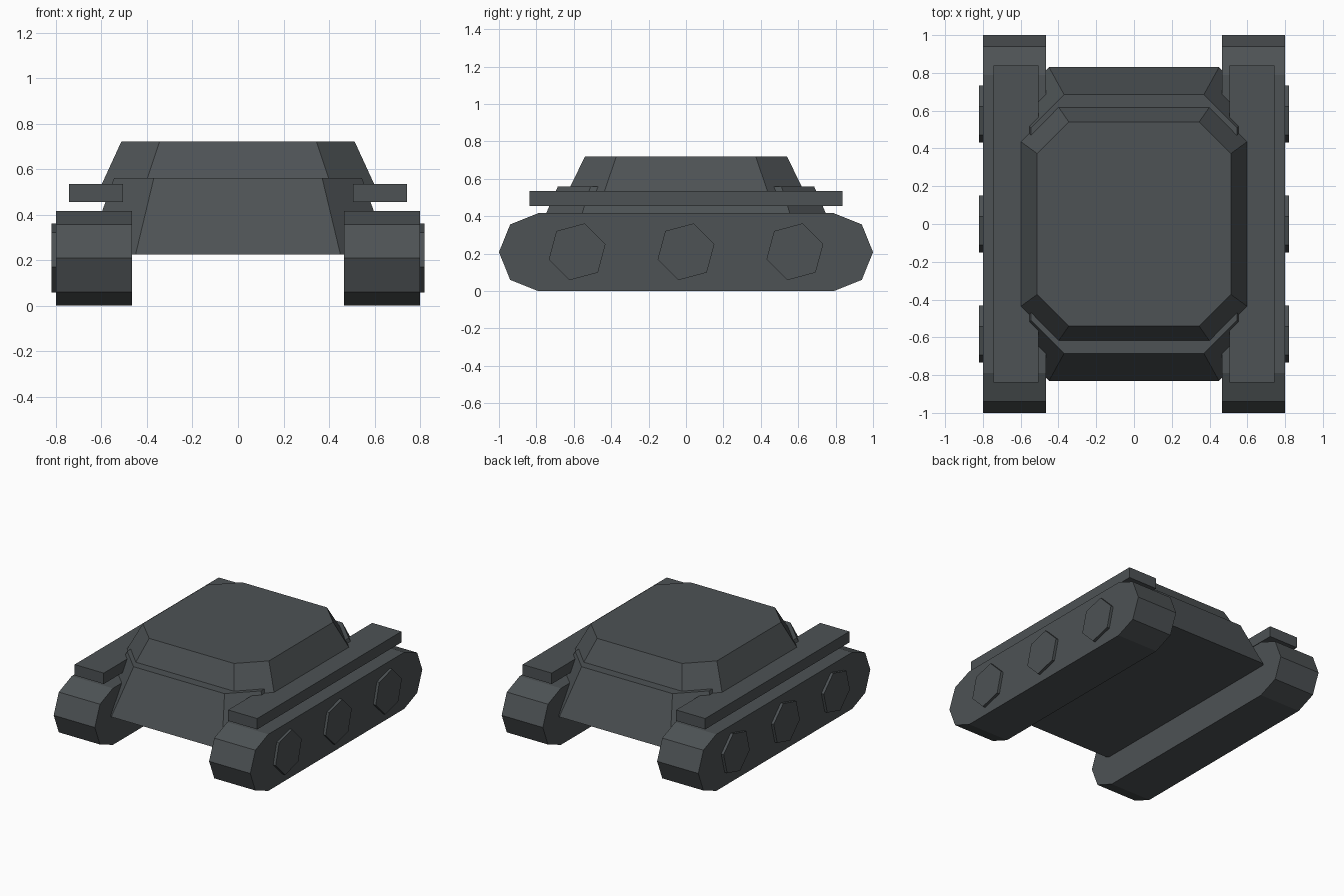
import bpy, bmesh, math

if "Cube" in bpy.data.objects:
    bpy.data.objects.remove(bpy.data.objects["Cube"])

paint = bpy.data.materials.new("dark_paint")
paint.diffuse_color = (0.075, 0.085, 0.09, 1)
paint.use_nodes = True
paint.node_tree.nodes["Principled BSDF"].inputs["Base Color"].default_value = paint.diffuse_color


def loft(name, lower, upper):
    """Solid between two matching rings of 3D points."""
    bm = bmesh.new()
    a = [bm.verts.new(p) for p in lower]
    b = [bm.verts.new(p) for p in upper]
    n = len(a)
    bm.faces.new(a[::-1])
    bm.faces.new(b)
    for i in range(n):
        j = (i + 1) % n
        bm.faces.new((a[i], a[j], b[j], b[i]))
    bmesh.ops.recalc_face_normals(bm, faces=bm.faces[:])
    mesh = bpy.data.meshes.new(name)
    bm.to_mesh(mesh)
    bm.free()
    mesh.materials.append(paint)
    obj = bpy.data.objects.new(name, mesh)
    bpy.context.collection.objects.link(obj)
    return obj


def octagon(front_x, front_y, side_x, side_y, z):
    quarter = [(side_x, side_y), (front_x, front_y)]
    half = quarter + [(-x, y) for x, y in quarter[::-1]]
    return [(x, y, z) for x, y in half + [(-x, -y) for x, y in half]]


def extrude_x(name, profile, x0, x1):
    return loft(name, [(x0, y, z) for y, z in profile], [(x1, y, z) for y, z in profile])


# Tapered hull and turret with chamfered corners
loft("hull", octagon(0.45, 0.83, 0.665, 0.615, 0.225), octagon(0.37, 0.685, 0.545, 0.51, 0.56))
loft("turret", octagon(0.407, 0.63, 0.598, 0.435, 0.535), octagon(0.345, 0.54, 0.513, 0.373, 0.72))

track_half = [(0.79, 0.0), (0.94, 0.06), (1.0, 0.208), (0.94, 0.356), (0.79, 0.416)]
track = track_half + [(-y, z) for y, z in track_half[::-1]]
fender = [(-0.838, 0.455), (0.838, 0.455), (0.838, 0.535), (-0.838, 0.535)]

for side, s in (("left", -1), ("right", 1)):
    # Track blocks and fender slabs
    extrude_x(f"{side}_track", track, s * 0.465, s * 0.80)
    extrude_x(f"{side}_fender", fender, s * 0.506, s * 0.743)
    # Six-sided road wheels
    for i, y in enumerate((-0.582, 0, 0.582)):
        ring = [(y + 0.157 * math.cos(math.radians(15 + 60 * k)),
                 0.21 + 0.157 * math.sin(math.radians(15 + 60 * k))) for k in range(6)]
        extrude_x(f"{side}_road_wheel_{i + 1}", ring, s * 0.70, s * 0.82)
